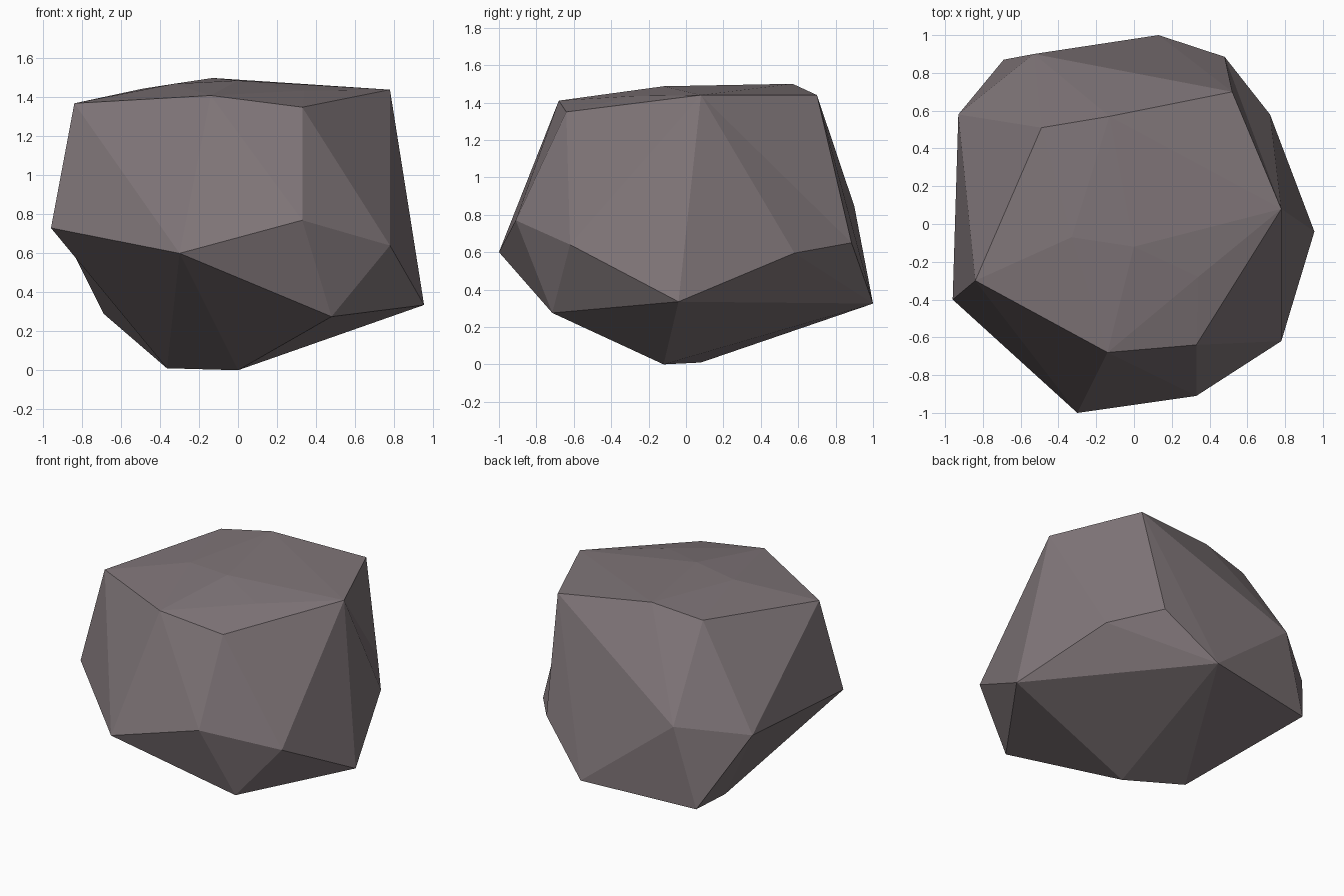
import bpy, bmesh

if "Cube" in bpy.data.objects:
    bpy.data.objects.remove(bpy.data.objects["Cube"])

# Corner points of the boulder, grouped by level
top = [(-.84, -.30, 1.37), (-.14, -.68, 1.41), (.33, -.64, 1.35), (.78, .08, 1.44),
       (.52, .70, 1.44), (-.13, .57, 1.50), (-.49, .51, 1.445),
       (0, -.12, 1.487), (-.33, -.07, 1.47), (.34, -.28, 1.435)]
middle = [(-.96, -.40, .73), (-.30, -1.0, .60), (.33, -.91, .77), (.78, -.62, .64),
          (.72, .58, .595), (.48, .885, .65), (-.53, .90, .845), (-.93, .58, .77)]
low = [(.955, -.04, .335), (.48, -.715, .275), (.13, 1.0, .325), (-.69, .87, .29),
       (0, -.12, 0), (-.365, .08, .01)]

bm = bmesh.new()
verts = {p: bm.verts.new(p) for p in top + middle + low}
res = bmesh.ops.convex_hull(bm, input=bm.verts[:])
inner = [v for v in res["geom_interior"] if isinstance(v, bmesh.types.BMVert)]


def fold(a, b, c, d):
    """Swap the hull edge a-b for the hollow edge c-d."""
    va, vb, vc, vd = (verts[p] for p in (a, b, c, d))
    edge = bm.edges.get((va, vb))
    if edge is None or {v for f in edge.link_faces for v in f.verts} != {va, vb, vc, vd}:
        return
    bmesh.ops.delete(bm, geom=[edge], context='EDGES')
    bm.faces.new((va, vc, vd))
    bm.faces.new((vb, vd, vc))


# Two shallow hollows: lower left and back right
fold(middle[0], low[3], middle[7], low[5])
fold(top[4], middle[4], top[3], middle[5])
if inner:
    bmesh.ops.delete(bm, geom=inner, context='VERTS')
bmesh.ops.recalc_face_normals(bm, faces=bm.faces[:])

mesh = bpy.data.meshes.new("boulder")
bm.to_mesh(mesh)
bm.free()

# Single stone colour, flat facets
stone = bpy.data.materials.new("warm grey stone")
stone.diffuse_color = (.215, .18, .19, 1)
stone.use_nodes = True
stone.node_tree.nodes["Principled BSDF"].inputs["Base Color"].default_value = stone.diffuse_color
mesh.materials.append(stone)
boulder = bpy.data.objects.new("boulder", mesh)
bpy.context.collection.objects.link(boulder)
